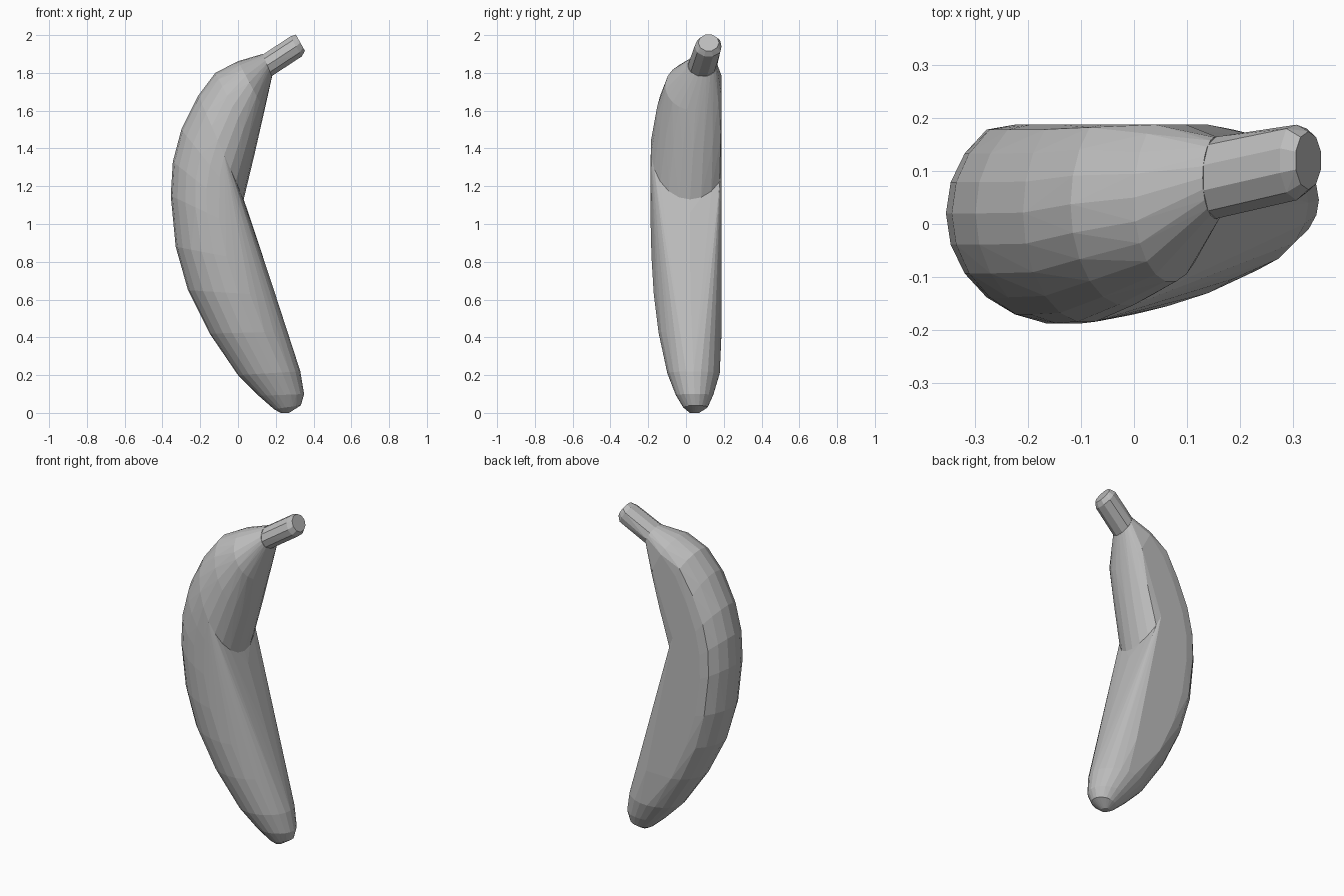
import bpy, bmesh, math
from mathutils import Vector

cube = bpy.data.objects.get("Cube")
if cube:
    bpy.data.objects.remove(cube, do_unlink=True)

grey = bpy.data.materials.new("plain grey")
grey.use_nodes = True
colour = (0.5, 0.5, 0.5, 1)
grey.diffuse_color = colour
grey.node_tree.nodes["Principled BSDF"].inputs["Base Color"].default_value = colour

BACK = 0.188  # the back of the fruit is sliced flat here


def ring(outer, inner, front, back, sides):
    """Oval section between an outer and an inner (x, z) point."""
    a, b = Vector(outer), Vector(inner)
    mid, half = (a + b) / 2, (b - a) / 2
    for i in range(sides):
        t = math.tau * (i + 0.5) / sides if sides < 12 else math.tau * i / sides
        p = mid + half * math.cos(t)
        y = (front + back) / 2 + (back - front) / 2 * math.sin(t)
        yield p.x, min(y, BACK), p.y


def convex_part(name, sections, sides):
    """Wrap a taut skin round a row of sections."""
    bm = bmesh.new()
    for s in sections:
        for co in ring(*s, sides):
            bm.verts.new(co)
    bmesh.ops.remove_doubles(bm, verts=bm.verts, dist=0.002)
    result = bmesh.ops.convex_hull(bm, input=bm.verts)
    loose = {g for g in result["geom_interior"] + result["geom_unused"]
             if isinstance(g, bmesh.types.BMVert)}
    bmesh.ops.delete(bm, geom=list(loose), context="VERTS")
    bmesh.ops.dissolve_limit(bm, angle_limit=math.radians(1),
                             verts=bm.verts, edges=bm.edges)
    bmesh.ops.recalc_face_normals(bm, faces=bm.faces)
    mesh = bpy.data.meshes.new(name)
    bm.to_mesh(mesh)
    bm.free()
    mesh.materials.append(grey)
    obj = bpy.data.objects.new(name, mesh)
    bpy.context.collection.objects.link(obj)
    return obj


# Sections: outer (x, z), inner (x, z), front y, back y
seam = ((-0.21, 1.68), (0.03, 1.13), -0.187, 0.23)
neck = ((0.13, 1.90), (0.18, 1.78), 0.01, 0.165)

# Long lower body, tapering to the blossom tip
convex_part("lower_body", [
    seam,
    ((-0.30, 1.50), (0.055, 1.06), -0.19, 0.23),
    ((-0.345, 1.33), (0.07, 1.00), -0.19, 0.23),
    ((-0.356, 1.15), (0.09, 0.94), -0.19, 0.23),
    ((-0.33, 0.88), (0.14, 0.79), -0.185, 0.23),
    ((-0.265, 0.65), (0.20, 0.62), -0.173, 0.22),
    ((-0.15, 0.42), (0.26, 0.43), -0.147, 0.21),
    ((0.00, 0.20), (0.33, 0.22), -0.10, 0.18),
    ((0.11, 0.09), (0.35, 0.10), -0.055, 0.145),
    ((0.19, 0.02), (0.333, 0.04), -0.015, 0.115),
    ((0.225, 0.00), (0.27, 0.00), 0.02, 0.07),
], 22)

# Upper body, bending towards the stem
convex_part("upper_body", [
    seam,
    ((-0.12, 1.80), (0.09, 1.38), -0.155, 0.23),
    ((0.00, 1.862), (0.14, 1.60), -0.11, 0.21),
    neck,
], 22)

# Stubby stem with a bevelled end
convex_part("stem", [
    neck,
    ((0.275, 1.995), (0.34, 1.885), 0.045, 0.195),
    ((0.305, 2.005), (0.355, 1.915), 0.065, 0.175),
], 10)
